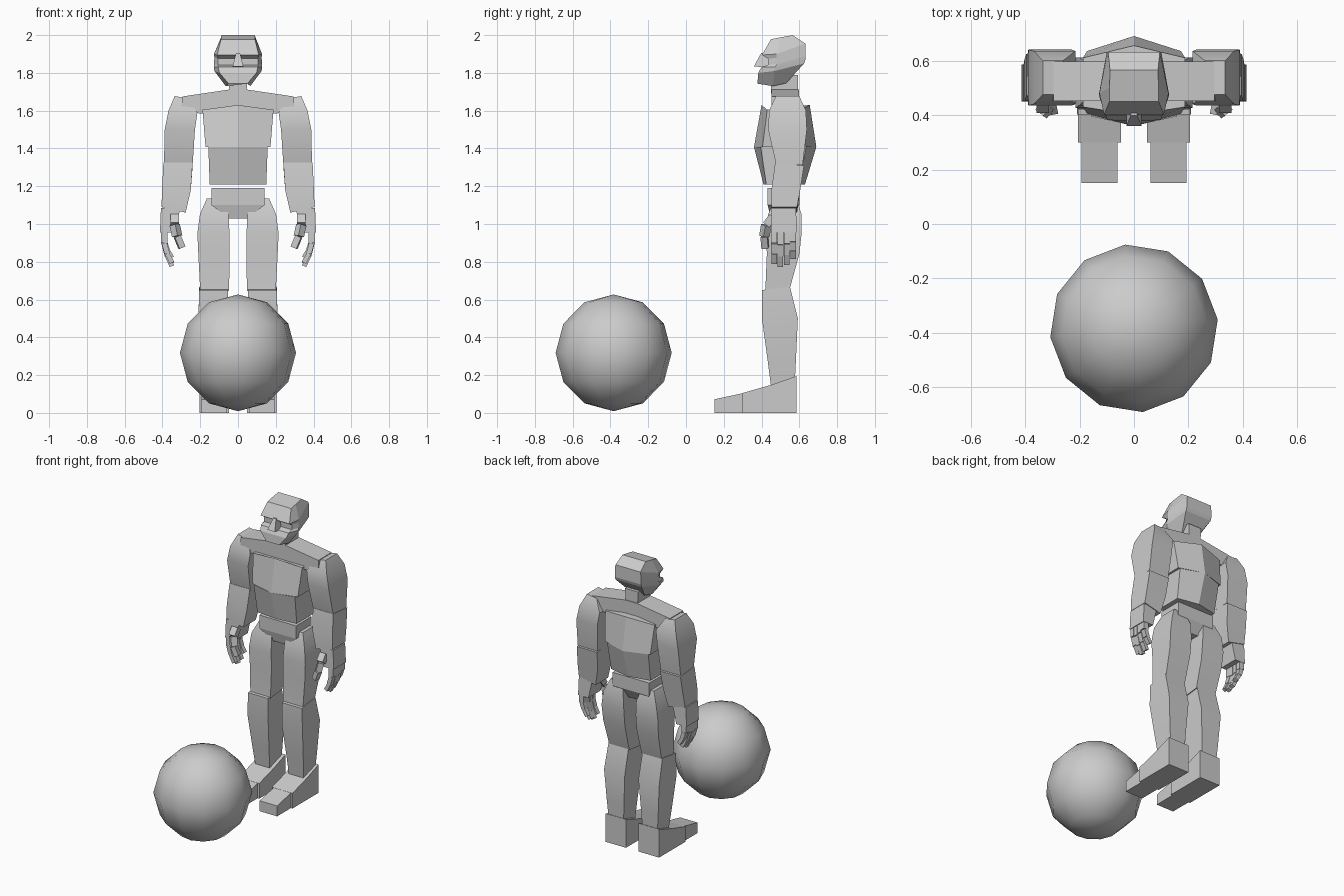
import bpy, math
from mathutils import Vector, Matrix

if "Cube" in bpy.data.objects:
    bpy.data.objects.remove(bpy.data.objects["Cube"])

grey = bpy.data.materials.new("plain_grey")
grey.diffuse_color = (0.6, 0.6, 0.6, 1)
grey.use_nodes = True
grey.node_tree.nodes["Principled BSDF"].inputs["Base Color"].default_value = grey.diffuse_color


def make(name, verts, faces, mirror=False, smooth=None):
    me = bpy.data.meshes.new(name)
    me.from_pydata([tuple(v) for v in verts], [], faces)
    me.materials.append(grey)
    ob = bpy.data.objects.new(name, me)
    bpy.context.collection.objects.link(ob)
    bpy.ops.object.select_all(action='DESELECT')
    ob.select_set(True)
    bpy.context.view_layer.objects.active = ob
    bpy.ops.object.mode_set(mode='EDIT')
    bpy.ops.mesh.select_all(action='SELECT')
    bpy.ops.mesh.normals_make_consistent(inside=False)
    bpy.ops.object.mode_set(mode='OBJECT')
    if smooth:
        bpy.ops.object.shade_smooth_by_angle(angle=math.radians(smooth))
    if mirror:
        ob.modifiers.new("mirror", 'MIRROR')
    return ob


def loft(name, rings, **kw):
    """Skin closed rings of equal point count and cap both ends."""
    n = len(rings[0])
    verts = [p for r in rings for p in r]
    faces = [(k * n + i, k * n + (i + 1) % n, (k + 1) * n + (i + 1) % n, (k + 1) * n + i)
             for k in range(len(rings) - 1) for i in range(n)]
    faces += [tuple(range(n)), tuple(range(len(verts) - n, len(verts)))]
    return make(name, verts, faces, **kw)


def rect(x0, x1, y0, y1, z, zb=None, zo=None):
    """Rectangle ring; zb = height at the back, zo = extra height on the outer side."""
    zb = z if zb is None else zb
    o = zo or 0
    return [(x0, y0, z), (x1, y0, z + o), (x1, y1, zb + o), (x0, y1, zb)]


def keel(w, yf, ysf, ysb, yb, z, drop=0):
    """Six-sided ring with a ridge at the centre front and back."""
    return [(0, yf, z), (w, ysf, z - drop), (w, ysb, z - drop),
            (0, yb, z), (-w, ysb, z - drop), (-w, ysf, z - drop)]


# Ball
bpy.ops.mesh.primitive_uv_sphere_add(segments=12, ring_count=6, radius=0.309,
                                     location=(0, -0.383, 0.318), rotation=(0, 0, math.radians(6)))
ball = bpy.context.object
ball.name = "ball"
ball.data.materials.append(grey)
bpy.ops.object.shade_smooth()

# Feet: heel block and narrower toe block
loft("foot", [[(x, .30, 0), (x, .585, 0), (x, .585, .195), (x, .45, .148), (x, .30, .105)]
              for x in (.048, .205)], mirror=True)
loft("toes", [[(x, .15, 0), (x, .30, 0), (x, .30, .104), (x, .15, .072)]
              for x in (.06, .193)], mirror=True)

# Legs
loft("shin", [rect(.073, .183, .45, .575, .14),
              rect(.066, .195, .432, .582, .28),
              rect(.052, .21, .402, .592, .50),
              rect(.053, .205, .402, .55, .65, .67)], mirror=True, smooth=25)
loft("thigh", [rect(.047, .20, .42, .55, .645, .66),
               rect(.045, .21, .428, .60, .84),
               rect(.045, .215, .425, .612, .95),
               rect(.05, .202, .435, .612, 1.05),
               rect(.075, .165, .47, .585, 1.135)], mirror=True, smooth=25)

# Pelvis
loft("pelvis", [rect(-.05, .05, .45, .56, 1.03),
                rect(-.14, .14, .432, .60, 1.10),
                rect(-.14, .14, .432, .60, 1.19)])

# Torso
loft("abdomen", [keel(.15, .41, .425, .60, .63, 1.21),
                 keel(.157, .36, .395, .635, .69, 1.408)])
loft("chest", [keel(.172, .36, .405, .635, .69, 1.408),
               keel(.188, .40, .43, .61, .655, 1.63, .025)])

# Shoulder yoke and neck
loft("shoulders", [[(-.20, y, 1.585), (.20, y, 1.585), (.30, y, 1.60), (.295, y, 1.675),
                    (.045, y, 1.712), (-.045, y, 1.712), (-.295, y, 1.675), (-.30, y, 1.60)]
                   for y in (.452, .597)])
loft("neck", [rect(-.045, .045, .45, .592, 1.69), rect(-.05, .05, .45, .592, 1.79)])

# Head: rings of front, middle and back pairs given as (half width, y, z)
head = [
    ((.05, .378, 1.743), (.065, .46, 1.730), (.055, .53, 1.745)),
    ((.098, .383, 1.80), (.125, .47, 1.81), (.10, .625, 1.85)),
    ((.105, .40, 1.832), (.128, .47, 1.83), (.10, .632, 1.87)),
    ((.105, .435, 1.842), (.128, .48, 1.845), (.10, .632, 1.89)),
    ((.105, .435, 1.875), (.125, .48, 1.88), (.10, .632, 1.92)),
    ((.11, .402, 1.895), (.127, .48, 1.90), (.095, .632, 1.955)),
    ((.09, .45, 1.978), (.09, .50, 1.988), (.088, .565, 2.0)),
]
loft("head", [[(-f[0], *f[1:]), (f[0], *f[1:]), (m[0], *m[1:]), (b[0], *b[1:]),
               (-b[0], *b[1:]), (-m[0], *m[1:])] for f, m, b in head])
loft("nose", [rect(-.028, .028, .36, .44, 1.835, 1.825), rect(-.011, .011, .398, .44, 1.905)])

# Arms
loft("upper_arm", [rect(.24, .392, .477, .618, 1.315),
                   rect(.228, .388, .435, .64, 1.50),
                   rect(.215, .368, .44, .635, 1.59, zo=.01),
                   rect(.26, .335, .475, .60, 1.665, zo=.012)], mirror=True, smooth=25)
loft("forearm", [rect(.277, .405, .452, .588, 1.06, zo=.03),
                 rect(.25, .402, .452, .605, 1.18),
                 rect(.24, .395, .472, .625, 1.325, 1.31)], mirror=True, smooth=25)

# Hands
loft("palm", [rect(.335, .413, .45, .585, .955),
              rect(.305, .408, .452, .583, 1.085)], mirror=True)


def digit(name, path, wx, wy):
    """Chain of small blocks along a bent path."""
    for k in range(len(path) - 1):
        a, b = Vector(path[k]), Vector(path[k + 1])
        rot = (b - a).to_track_quat('Z', 'Y').to_matrix()
        s = 1 - .1 * k
        ring = lambda c: [c + rot @ Vector((i * wx * s, j * wy * s, 0))
                          for i, j in ((-1, -1), (1, -1), (1, 1), (-1, 1))]
        loft(f"{name}_{k + 1}", [ring(a), ring(b)], mirror=True)


for n, (y, length) in enumerate([(.467, .90), (.50, 1.0), (.534, .93), (.567, .75)]):
    pts = [(.39, 0), (.39, -.065), (.375, -.125), (.35, -.18)]
    digit(f"finger_{n + 1}", [(x, y, .957 + dz * length) for x, dz in pts], .018, .0155)

digit("thumb", [(.335, .46, 1.04), (.335, .425, .995), (.322, .415, .935), (.297, .42, .875)],
      .023, .021)
